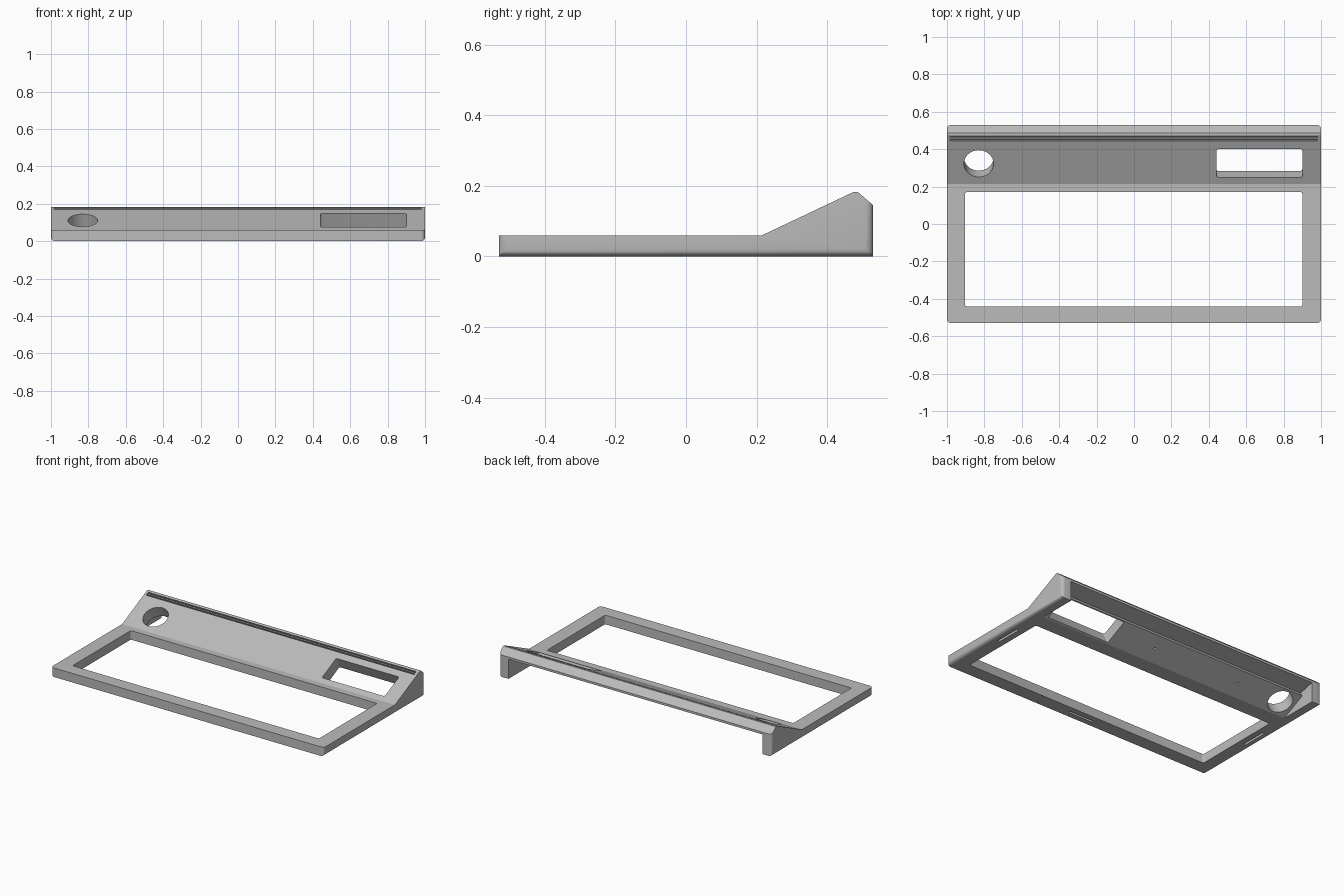
import bpy, bmesh, math
from mathutils import Matrix, Vector

if "Cube" in bpy.data.objects:
    bpy.data.objects.remove(bpy.data.objects["Cube"], do_unlink=True)

# One plain plastic colour
plastic = bpy.data.materials.new("light_grey_plastic")
plastic.use_nodes = True
plastic.diffuse_color = (0.5, 0.5, 0.5, 1)
plastic.node_tree.nodes["Principled BSDF"].inputs["Base Color"].default_value = (0.5, 0.5, 0.5, 1)

# Sloped panel: its start, its crest and its angle
FOOT, CREST = Vector((0.215, 0.06)), Vector((0.48, 0.185))
SLOPE = math.atan2(CREST.y - FOOT.y, CREST.x - FOOT.x)


def finish(bm, name):
    bmesh.ops.recalc_face_normals(bm, faces=bm.faces)
    mesh = bpy.data.meshes.new(name)
    bm.to_mesh(mesh)
    bm.free()
    mesh.materials.append(plastic)
    obj = bpy.data.objects.new(name, mesh)
    bpy.context.collection.objects.link(obj)
    return obj


def round_edges(bm, test, radius):
    edges = [e for e in bm.edges if test(e)]
    bmesh.ops.bevel(bm, geom=edges, offset=radius, segments=4, profile=0.5, affect='EDGES')


def extrude_profile(name, points, half_width, test=None, radius=0):
    """Side profile in y, z swept along x."""
    bm = bmesh.new()
    face = bm.faces.new([bm.verts.new((-half_width, y, z)) for y, z in points])
    new = bmesh.ops.extrude_face_region(bm, geom=[face])["geom"]
    bmesh.ops.translate(bm, vec=(2 * half_width, 0, 0),
                        verts=[v for v in new if isinstance(v, bmesh.types.BMVert)])
    if test:
        round_edges(bm, test, radius)
    return finish(bm, name)


def box(name, centre, size, tilt=0, radius=0):
    bm = bmesh.new()
    bmesh.ops.create_cube(bm, size=1, matrix=Matrix.Diagonal((*size, 1)))
    if radius:
        round_edges(bm, lambda e: abs(e.verts[0].co.z - e.verts[1].co.z) > 0.01, radius)
    bm.transform(Matrix.Translation(centre) @ Matrix.Rotation(tilt, 4, 'X'))
    return finish(bm, name)


def cylinder(name, centre, radius, depth, tilt, sides):
    bm = bmesh.new()
    bmesh.ops.create_cone(bm, cap_ends=True, segments=sides, radius1=radius, radius2=radius, depth=depth)
    bm.transform(Matrix.Translation(centre) @ Matrix.Rotation(tilt, 4, 'X'))
    return finish(bm, name)


def on_slope(x, y):
    return (x, y, FOOT.y + (y - FOOT.x) * math.tan(SLOPE))


# Case body: flat frame rising to a wedge, with rounded upright corners
def upright_corner(e):
    a, b = (v.co for v in e.verts)
    return abs(a.x - b.x) < 0.001 and abs(a.y) > 0.52 and abs(b.y) > 0.52

case = extrude_profile("case_top_frame", [(-0.53, 0), (-0.53, 0.06), FOOT, (0.475, 0.183), (0.486, 0.183),
                                          (0.53, 0.145), (0.53, 0)], 1, upright_corner, 0.022)

# Large window and hollow below the panel, open at the rear
cutters = [box("window_cutter", (-0.002, -0.135, 0), (1.805, 0.61, 0.6), radius=0.01),
           extrude_profile("cavity_cutter", [(0.235, -0.019), (0.44, 0.08), (0.425, 0.105),
                                             (0.6, 0.147), (0.6, -0.019)], 0.93)]

# Display opening and round knob opening, square to the slope
cutters.append(box("display_cutter", on_slope(0.67, 0.325), (0.46, 0.166, 0.4), SLOPE, 0.01))
cutters.append(cylinder("knob_cutter", on_slope(-0.83, 0.323), 0.079, 0.4, SLOPE, 48))

# Twin grooves below the crest
for y in (0.448, 0.463):
    cutters.append(box("groove_cutter", on_slope(-0.002, y), (1.965, 0.009, 0.024), SLOPE))

# Clip slots in the underside of the frame
for centre, size in (((0.95, -0.03, 0), (0.016, 0.18, 0.04)),
                     ((-0.95, -0.03, 0), (0.016, 0.18, 0.04)),
                     ((0, -0.485, 0), (0.18, 0.016, 0.04))):
    cutters.append(box("slot_cutter", centre, size))

# Small screw holes below the panel
for x in (0.14, -0.5):
    cutters.append(cylinder("screw_cutter", (x, 0.36, 0.04), 0.008, 0.03, SLOPE, 16))

for cutter in cutters:
    cutter.hide_render = True
    cut = case.modifiers.new(cutter.name, 'BOOLEAN')
    cut.operation, cut.solver, cut.object = 'DIFFERENCE', 'EXACT', cutter

# Apply the cuts and drop the cutters
bpy.ops.object.select_all(action='DESELECT')
case.select_set(True)
bpy.context.view_layer.objects.active = case
for cut in list(case.modifiers):
    bpy.ops.object.modifier_apply(modifier=cut.name)
for cutter in cutters:
    bpy.data.objects.remove(cutter, do_unlink=True)
bpy.ops.object.shade_smooth_by_angle(angle=math.radians(25))
